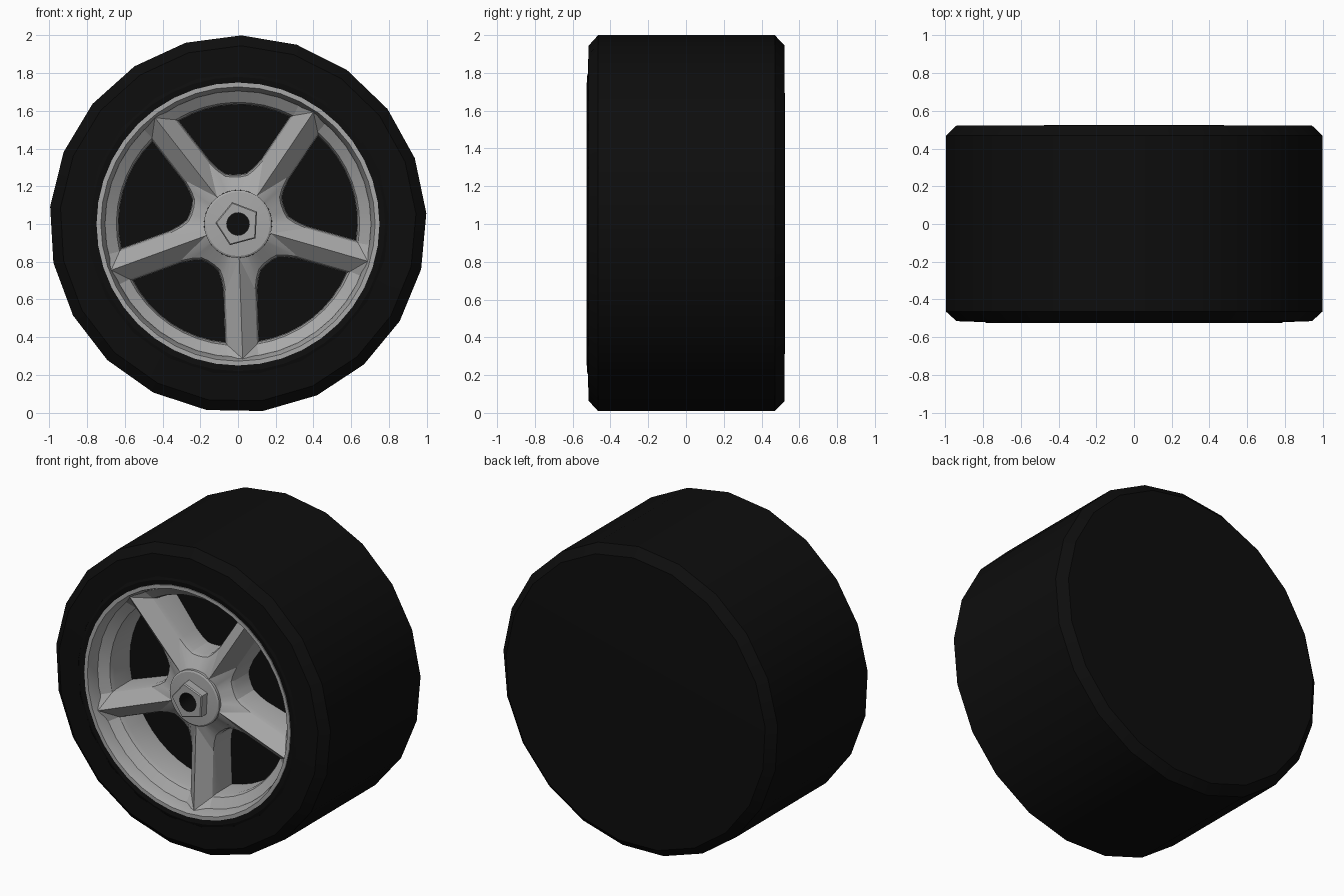
import bpy
import bmesh
from math import radians, degrees, sin, cos, asin, pi

cube = bpy.data.objects.get("Cube")
if cube:
    bpy.data.objects.remove(cube)


def material(name, value):
    m = bpy.data.materials.new(name)
    m.use_nodes = True
    colour = (value, value, value, 1)
    m.diffuse_color = colour
    m.node_tree.nodes["Principled BSDF"].inputs["Base Color"].default_value = colour
    return m


rubber = material("black rubber", 0.004)
alloy = material("grey alloy", 0.39)


def polar(r, angle, y):
    """Point around the axle, which runs along y at z = 1."""
    return (r * cos(angle), y, 1 + r * sin(angle))


def finish(bm, name, mat, smooth=25):
    bmesh.ops.remove_doubles(bm, verts=bm.verts, dist=0.0005)
    bmesh.ops.recalc_face_normals(bm, faces=bm.faces)
    # Open shells must face the front
    if sum(f.normal.y * f.calc_area() for f in bm.faces) > 0.005:
        bmesh.ops.reverse_faces(bm, faces=bm.faces)
    mesh = bpy.data.meshes.new(name)
    bm.to_mesh(mesh)
    bm.free()
    mesh.materials.append(mat)
    ob = bpy.data.objects.new(name, mesh)
    bpy.context.collection.objects.link(ob)
    bpy.ops.object.select_all(action="DESELECT")
    ob.select_set(True)
    bpy.context.view_layer.objects.active = ob
    if smooth:
        bpy.ops.object.shade_smooth_by_angle(angle=radians(smooth))
    return ob


def lathe(name, profile, sides, mat, start=0.0):
    """Turn (radius, y) points around the axle."""
    bm = bmesh.new()
    angles = [radians(start) + 2 * pi * i / sides for i in range(sides)]
    rings = [[bm.verts.new(polar(r, a, y)) for a in angles] if r > 0
             else [bm.verts.new(polar(0, 0, y))] * sides for r, y in profile]
    for a, b in zip(rings, rings[1:]):
        for i in range(sides):
            j = (i + 1) % sides
            quad = list(dict.fromkeys([a[i], a[j], b[j], b[i]]))
            bm.faces.new(quad)
    return finish(bm, name, mat)


# Tyre: coarse barrel with chamfered shoulders and a closed back
lathe("tyre", [(0, 0.525), (0.945, 0.522), (1, 0.47), (1, -0.465), (0.945, -0.515),
               (0.8, -0.52), (0.8, -0.19), (0, -0.19)], 21, rubber, 89)
# Round bead and the dark well behind the spokes
lathe("tyre_bead", [(0.82, -0.51), (0.78, -0.525), (0.75, -0.52), (0.75, -0.22), (0, -0.22)],
      40, rubber)
# Rim lip
lathe("rim", [(0.75, -0.4), (0.75, -0.526), (0.727, -0.526), (0.705, -0.46), (0.705, -0.4)],
      40, alloy)
# Hub cap with a hole in the middle
lathe("hub_cap", [(0.18, -0.42), (0.18, -0.452), (0.17, -0.458), (0.06, -0.465)], 32, alloy)
lathe("hub_bore", [(0.06, -0.522), (0.06, -0.3), (0, -0.3)], 20, rubber)

# Five-sided nut around the bore
bm = bmesh.new()
loops = []
for radius, y in ((0.12, -0.45), (0.12, -0.515), (0.113, -0.522), (0, -0.522)):
    loop = []
    for i in range(20):
        flat = radians((i * 18) % 72 - 36)
        r = radius * cos(pi / 5) / cos(flat) if radius else 0.06
        loop.append(bm.verts.new(polar(r, radians(33 + i * 18), y)))
    loops.append(loop)
for a, b in zip(loops, loops[1:]):
    for i in range(20):
        bm.faces.new((a[i], a[i - 1], b[i - 1], b[i]))
finish(bm, "hub_nut", alloy, 20)

# Spoked disc: five windows, ridged spokes between them
SPOKE_START, HALF_WIDTH, OUTER = 56, 0.078, 0.645


def edge_angle(r):
    """Angle from the window's middle to the spoke's edge at radius r."""
    return 36 - degrees(asin(HALF_WIDTH / r))


bm = bmesh.new()
side = [(edge_angle(0.36), 0.36), (19, 0.3), (13, 0.262), (5, 0.25)]
inner_line = [(-a, r) for a, r in side] + [(a, r) for a, r in reversed(side)]
corner = edge_angle(OUTER)
outer_line = [(corner * (i / 4 - 1), OUTER) for i in range(9)]

for k in range(5):
    mid = SPOKE_START + 36 + 72 * k

    def vert(a, r, y):
        return bm.verts.new(polar(r, radians(mid + a), y))

    inner = [vert(a, r, -0.385) for a, r in inner_line]
    outer = [vert(a, r, -0.41) for a, r in outer_line]
    hub = [vert(a, 0.18, -0.435) for a, r in inner_line]
    ring = [vert(a, 0.71, -0.455) for a, r in outer_line]
    # Web around the hub and band beside the rim
    for low, high in ((hub, inner), (outer, ring)):
        for i in range(len(low) - 1):
            bm.faces.new((low[i], low[i + 1], high[i + 1], high[i]))
    # Half a ridged spoke on each side, flaring into the rim
    for s, end in ((-1, 0), (1, -1)):
        root = vert(36 * s, 0.18, -0.445)
        tip = vert(36 * s, 0.715, -0.495)
        bm.faces.new((inner[end], outer[end], tip, root))
        bm.faces.new((hub[end], inner[end], root))
        bm.faces.new((outer[end], ring[end], tip))
    # Tapered window walls reaching back to the well
    window = inner + outer[::-1]
    centre = polar(0.46, radians(mid), 0)
    chamfer, back = [], []
    for v in window:
        for target, scale, y in ((chamfer, 0.95, v.co.y + 0.03), (back, 0.94, -0.21)):
            target.append(bm.verts.new((centre[0] + (v.co.x - centre[0]) * scale, y,
                                        centre[2] + (v.co.z - centre[2]) * scale)))
    for a, b in ((window, chamfer), (chamfer, back)):
        for i in range(len(a)):
            bm.faces.new((a[i], a[i - 1], b[i - 1], b[i]))
finish(bm, "spokes", alloy, 22)
